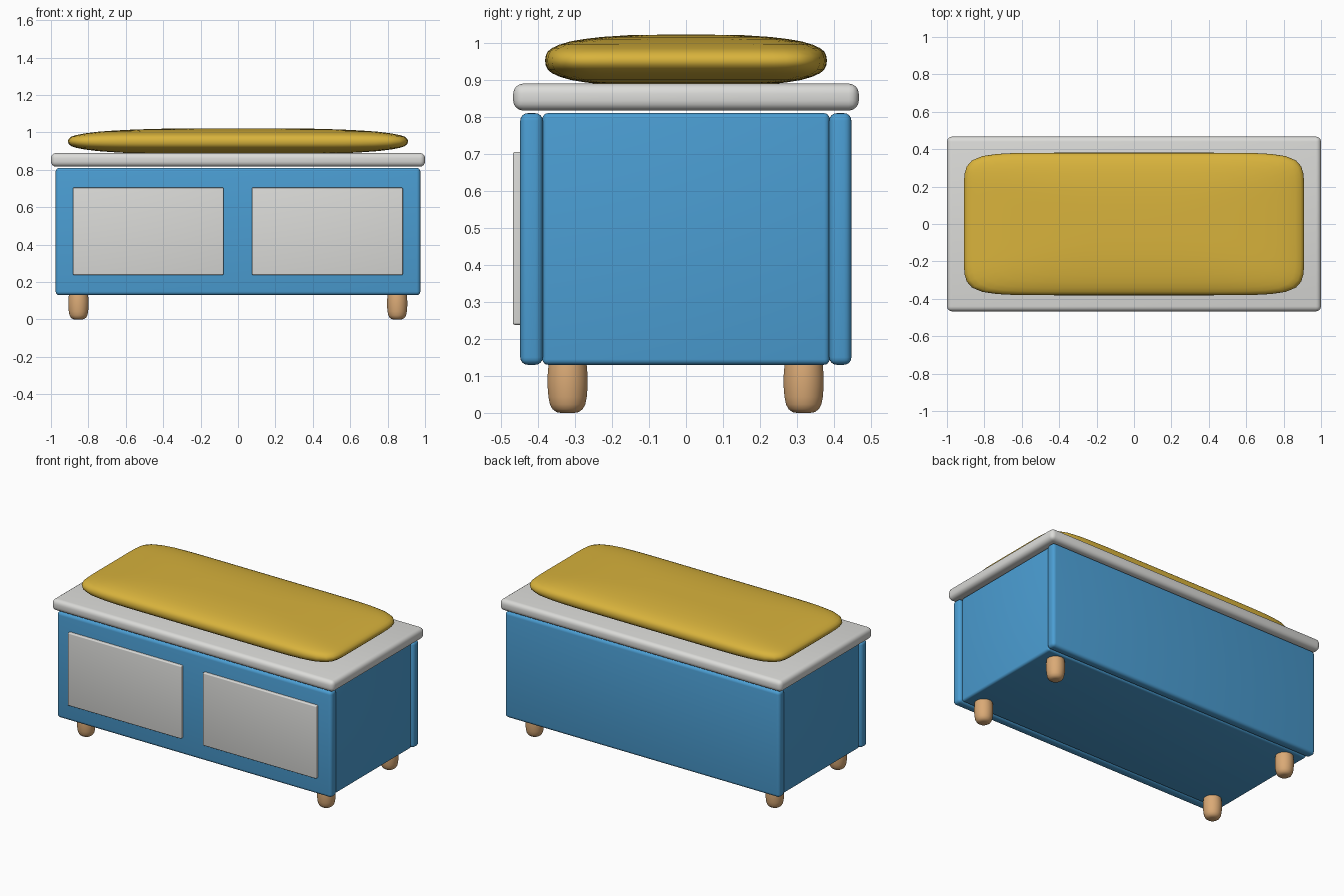
import bpy, bmesh, math

if "Cube" in bpy.data.objects:
    bpy.data.objects.remove(bpy.data.objects["Cube"])


def material(name, rgb):
    m = bpy.data.materials.new(name)
    m.diffuse_color = (*rgb, 1)
    m.use_nodes = True
    m.node_tree.nodes["Principled BSDF"].inputs["Base Color"].default_value = m.diffuse_color
    return m


BLUE = material("blue paint", (0.07, 0.34, 0.65))
GREY = material("light grey", (0.71, 0.71, 0.69))
YELLOW = material("mustard fabric", (0.69, 0.45, 0.045))
WOOD = material("light wood", (0.70, 0.40, 0.18))


def finish(name, bm, mat, angle=50):
    bmesh.ops.recalc_face_normals(bm, faces=bm.faces[:])
    me = bpy.data.meshes.new(name)
    bm.to_mesh(me)
    bm.free()
    me.materials.append(mat)
    ob = bpy.data.objects.new(name, me)
    bpy.context.collection.objects.link(ob)
    bpy.ops.object.select_all(action='DESELECT')
    ob.select_set(True)
    bpy.context.view_layer.objects.active = ob
    bpy.ops.object.shade_smooth_by_angle(angle=math.radians(angle))
    return ob


def box(name, lo, hi, mat, bevel):
    """Box between two corners with rounded edges."""
    bm = bmesh.new()
    bmesh.ops.create_cube(bm, size=1)
    for v in bm.verts:
        v.co = [(a + b) / 2 + c * (b - a) for a, b, c in zip(lo, hi, v.co)]
    bmesh.ops.bevel(bm, geom=bm.edges[:], offset=bevel, segments=4,
                    profile=0.5, affect='EDGES')
    return finish(name, bm, mat)


def loft(name, rings, mat):
    """Skin a list of closed rings and cap both ends."""
    bm = bmesh.new()
    loops = [[bm.verts.new(p) for p in ring] for ring in rings]
    n = len(loops[0])
    for a, b in zip(loops, loops[1:]):
        for i in range(n):
            j = (i + 1) % n
            bm.faces.new((a[i], a[j], b[j], b[i]))
    bm.faces.new(loops[0])
    bm.faces.new(loops[-1])
    return finish(name, bm, mat)


def superellipse(a, b, z, power, n=96):
    pts = []
    for i in range(n):
        t = 2 * math.pi * (i + 0.5) / n
        c, s = math.cos(t), math.sin(t)
        r = (abs(c) ** power + abs(s) ** power) ** (-1 / power)
        pts.append((a * r * c, b * r * s, z))
    return pts


# Chest body with overlapping front and back panels
box("chest_body", (-0.96, -0.388, 0.13), (0.96, 0.388, 0.81), BLUE, 0.015)
box("front_panel", (-0.975, -0.448, 0.13), (0.975, -0.387, 0.81), BLUE, 0.02)
box("back_panel", (-0.975, 0.387, 0.13), (0.975, 0.447, 0.81), BLUE, 0.02)

# Door plates on the front
for side, x in (("left", -0.48), ("right", 0.478)):
    box(side + "_door", (x - 0.403, -0.468, 0.238), (x + 0.403, -0.44, 0.705),
        GREY, 0.006)

# Lid
box("lid", (-1, -0.467, 0.817), (1, 0.467, 0.89), GREY, 0.027)

# Cushion: pillow profile as (scale, half thickness)
half = [(0.03, 0.07), (0.2, 0.07), (0.4, 0.069), (0.6, 0.064), (0.72, 0.0585),
        (0.82, 0.052), (0.9, 0.043), (0.95, 0.034), (0.98, 0.025),
        (0.995, 0.013)]
profile = half + [(1, 0)] + [(s, -h) for s, h in reversed(half)]
loft("cushion", [superellipse(0.91 * s, 0.381 * s, 0.952 + h, 3 + 6 * s * s)
                 for s, h in profile], YELLOW)

# Rounded feet as (radius, height)
foot = [(0.018, 0.002), (0.03, 0.004), (0.041, 0.012), (0.048, 0.025),
        (0.052, 0.045), (0.0545, 0.075), (0.0545, 0.1), (0.052, 0.13),
        (0.048, 0.15)]
for xn, x in (("left", -0.853), ("right", 0.851)):
    for yn, y in (("front", -0.32), ("back", 0.318)):
        ob = loft(f"{yn}_{xn}_foot",
                  [superellipse(r, r, z - 0.002, 2, 32) for r, z in foot], WOOD)
        ob.location = (x, y, 0)
